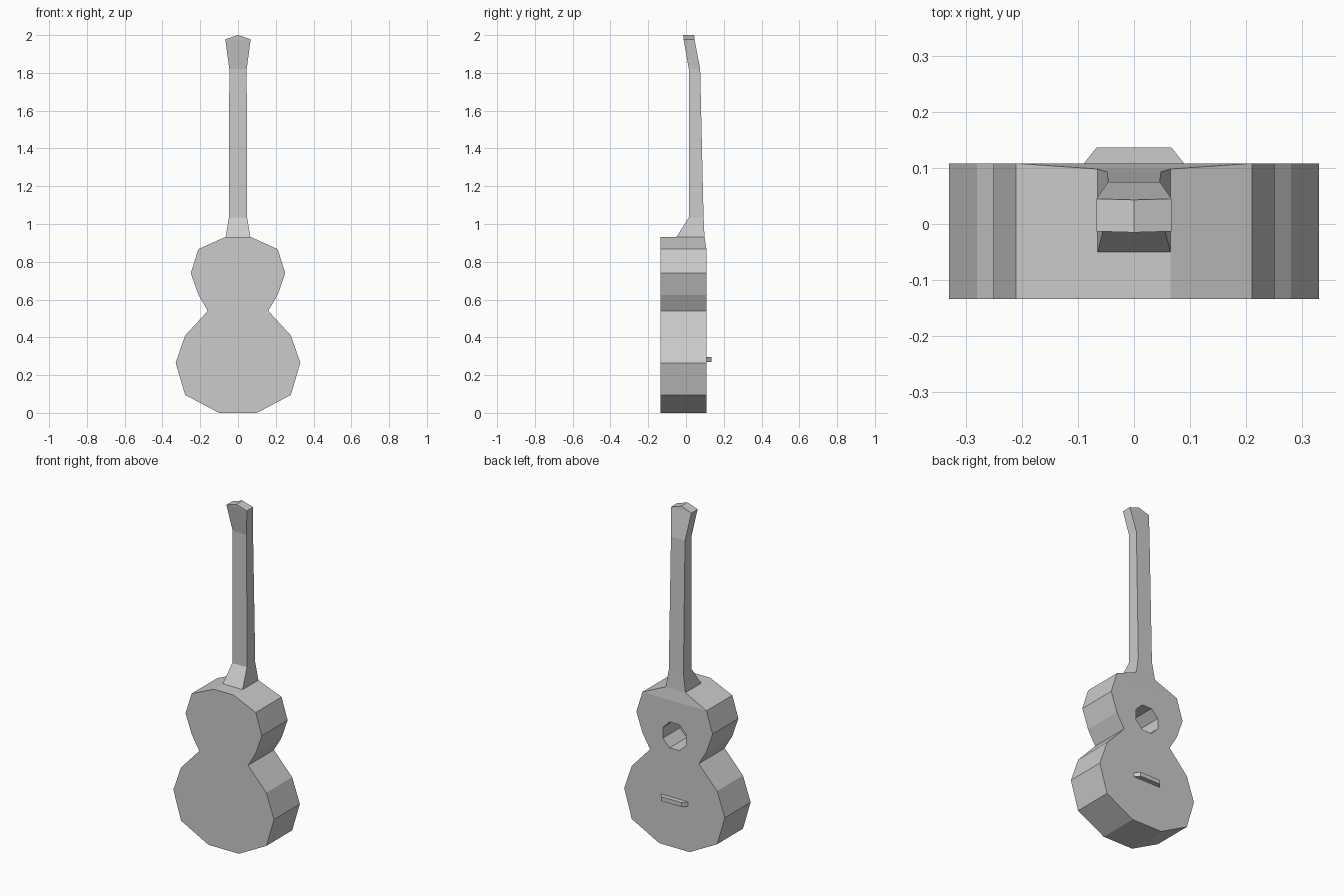
import bpy, bmesh, math
from mathutils import Matrix

if "Cube" in bpy.data.objects:
    bpy.data.objects.remove(bpy.data.objects["Cube"])


def make_object(name, bm):
    bmesh.ops.recalc_face_normals(bm, faces=bm.faces[:])
    mesh = bpy.data.meshes.new(name)
    bm.to_mesh(mesh)
    bm.free()
    obj = bpy.data.objects.new(name, mesh)
    bpy.context.collection.objects.link(obj)
    return obj


def loft(name, rows):
    """Stack of rectangles, each (half width, y front, y back, z)."""
    bm = bmesh.new()
    rings = [[bm.verts.new(p) for p in ((-w, y0, z), (w, y0, z), (w, y1, z), (-w, y1, z))]
             for w, y0, y1, z in rows]
    for a, b in zip(rings, rings[1:]):
        for i in range(4):
            j = (i + 1) % 4
            bm.faces.new((a[i], a[j], b[j], b[i]))
    bm.faces.new(rings[0])
    bm.faces.new(rings[-1])
    bmesh.ops.remove_doubles(bm, verts=bm.verts[:], dist=0.0005)
    bmesh.ops.dissolve_limit(bm, angle_limit=0.01, verts=bm.verts[:], edges=bm.edges[:])
    return make_object(name, bm)


FRONT, BACK = -0.134, 0.108

# Body: waisted outline, string face bends slightly towards the neck
outline = [(0.10, 0), (0.28, 0.095), (0.33, 0.265), (0.28, 0.41), (0.16, 0.54),
           (0.21, 0.625), (0.25, 0.74), (0.21, 0.867)]
body = loft("body", [(w, FRONT, BACK, z) for w, z in outline] + [(0.065, FRONT, 0.098, 0.932)])

# Neck with heel and tilted, pointed headstock
loft("neck_and_headstock", [
    (0.065, -0.05, 0.098, 0.932),
    (0.048, 0.015, 0.093, 1.035),
    (0.046, 0.015, 0.075, 1.82),
    (0.067, -0.013, 0.045, 1.978),
    (0.0, -0.015, 0.043, 2.0)])

# Bridge: bar with slanted ends
bm = bmesh.new()
bmesh.ops.create_cube(bm, size=1)
for v in bm.verts:
    outer = v.co.y > 0
    v.co = (math.copysign(0.067 if outer else 0.09, v.co.x),
            0.136 if outer else BACK - 0.001,
            0.282 + v.co.z * 0.026)
make_object("bridge", bm)

# Sound hole: octagonal recess cut into the string face
bm = bmesh.new()
bmesh.ops.create_cone(bm, cap_ends=True, segments=8, radius1=0.083, radius2=0.083, depth=0.32,
                      matrix=Matrix.Translation((0, BACK, 0.66))
                      @ Matrix.Rotation(math.pi / 2, 4, 'X')
                      @ Matrix.Rotation(math.pi / 8, 4, 'Z'))
cutter = make_object("sound_hole_cutter", bm)
cutter.hide_render = True
mod = body.modifiers.new("sound_hole", 'BOOLEAN')
mod.operation = 'DIFFERENCE'
mod.solver = 'EXACT'
mod.object = cutter
bpy.context.view_layer.objects.active = body
bpy.ops.object.modifier_apply(modifier=mod.name)
bpy.data.objects.remove(cutter)
